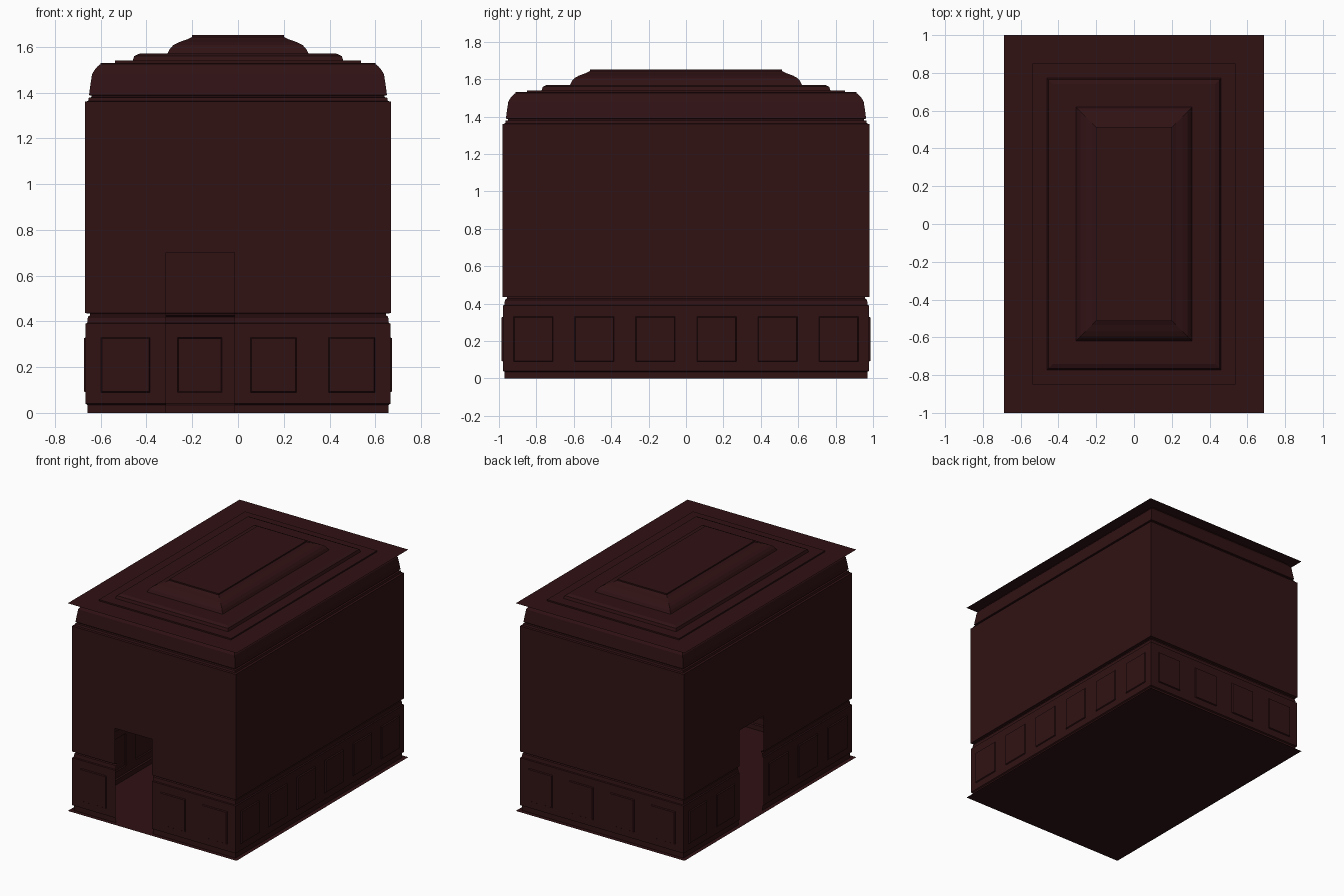
import bpy, bmesh
from mathutils import Vector

if "Cube" in bpy.data.objects:
    bpy.data.objects.remove(bpy.data.objects["Cube"])

HX, HY = 0.688, 1.0          # half size of floor and ceiling slabs
WX, WY = HX - 0.02, HY - 0.02  # half size at wall face

mat = bpy.data.materials.new("dark_red_wood")
mat.diffuse_color = (0.03, 0.006, 0.007, 1)
mat.use_nodes = True
mat.node_tree.nodes["Principled BSDF"].inputs["Base Color"].default_value = mat.diffuse_color

# openings: (axis running along wall, wall side, start, end, top)
OPENINGS = [(0, -1, -0.315, -0.015, 0.70), (1, -1, 0.05, 0.33, 0.70)]


def rings(profile, cap=False):
    """Mitred rectangular sweep of (inset, z) points, faces looking inward."""
    bm = bmesh.new()
    loops = [[bm.verts.new((sx * (HX - d), sy * (HY - d), z))
              for sx, sy in ((-1, -1), (1, -1), (1, 1), (-1, 1))]
             for d, z in profile]
    for lo, hi in zip(loops, loops[1:]):
        for i in range(4):
            j = (i + 1) % 4
            bm.faces.new((lo[j], lo[i], hi[i], hi[j]))
    if cap:
        bm.faces.new(loops[-1][::-1])
    bm.normal_update()
    return bm


def wall_faces(bm, axis, side):
    """Faces belonging to the wall that runs along axis on the given side."""
    half = (WY, WX)[axis]
    return [f for f in bm.faces
            if abs(f.calc_center_median()[1 - axis] - side * half) < 0.06
            and abs(f.normal[axis]) < 0.01]


def slice_wall(bm, axis, side, n_axis, value):
    fs = wall_faces(bm, axis, side)
    geom = list({v for f in fs for v in f.verts}) + list({e for f in fs for e in f.edges}) + fs
    co, no = Vector((0, 0, 0)), Vector((0, 0, 0))
    co[n_axis], no[n_axis] = value, 1
    bmesh.ops.bisect_plane(bm, geom=geom, dist=1e-5, plane_co=co, plane_no=no)
    bm.normal_update()


def cut_openings(bm):
    for axis, side, a, b, top in OPENINGS:
        slice_wall(bm, axis, side, axis, a)
        slice_wall(bm, axis, side, axis, b)
        slice_wall(bm, axis, side, 2, top)
        dead = [f for f in wall_faces(bm, axis, side)
                if a < f.calc_center_median()[axis] < b and f.calc_center_median().z < top]
        bmesh.ops.delete(bm, geom=dead, context='FACES')


def finish(bm, name):
    me = bpy.data.meshes.new(name)
    bm.to_mesh(me)
    bm.free()
    me.materials.append(mat)
    bpy.context.collection.objects.link(bpy.data.objects.new(name, me))


# floor
bm = bmesh.new()
bm.faces.new([bm.verts.new((x * HX, y * HY, 0)) for x, y in ((-1, -1), (1, -1), (1, 1), (-1, 1))])
finish(bm, "floor")

# skirting board
bm = rings([(0.03, 0), (0.03, 0.035), (0.021, 0.04)])
cut_openings(bm)
finish(bm, "skirting_board")

# wainscot with recessed panels
Z0, Z1 = 0.09, 0.33
bm = rings([(0.021, 0.04), (0.021, Z0), (0.021, Z1), (0.021, 0.39)])
cut_openings(bm)
RUNS = [(0, -1, -WX, -0.315, 1), (0, -1, -0.015, WX, 2), (0, 1, -WX, WX, 4),
        (1, 1, -WY, WY, 6), (1, -1, -WY, 0.05, 3), (1, -1, 0.33, WY, 2)]
panels = []
for axis, side, a, b, n in RUNS:
    pitch = (b - a) / n
    for i in range(n):
        c, w = a + pitch * (i + 0.5), pitch - (0.14 if axis == 0 else 0.115)
        slice_wall(bm, axis, side, axis, c - w / 2)
        slice_wall(bm, axis, side, axis, c + w / 2)
        panels.append((axis, side, c))
faces = []
for axis, side, c in panels:
    faces += [f for f in wall_faces(bm, axis, side)
              if abs(f.calc_center_median()[axis] - c) < 0.01
              and Z0 < f.calc_center_median().z < Z1]
bmesh.ops.inset_individual(bm, faces=faces, thickness=0.006, depth=-0.007)
finish(bm, "wainscot_panels")

# chair rail
bm = rings([(0.021, 0.39), (0.029, 0.393), (0.032, 0.42), (0.042, 0.427),
            (0.042, 0.434), (0.02, 0.436)])
cut_openings(bm)
finish(bm, "chair_rail")

# upper walls
bm = rings([(0.02, 0.436), (0.02, 1.36)])
cut_openings(bm)
finish(bm, "upper_walls")

# crown moulding
finish(rings([(0.02, 1.36), (0.033, 1.363), (0.036, 1.378), (0.048, 1.38), (0.048, 1.386),
              (0.037, 1.389), (0.041, 1.42), (0.047, 1.46), (0.05, 1.48), (0.06, 1.497),
              (0.075, 1.515), (0.088, 1.525), (0.088, 1.53)]), "crown_moulding")

# stepped tray ceiling
finish(rings([(0, 1.53), (0.15, 1.53), (0.15, 1.54), (0.228, 1.54), (0.235, 1.56), (0.258, 1.57),
              (0.38, 1.57), (0.39, 1.59), (0.405, 1.607), (0.43, 1.62), (0.465, 1.632),
              (0.487, 1.643), (0.487, 1.652)], cap=True), "tray_ceiling")
